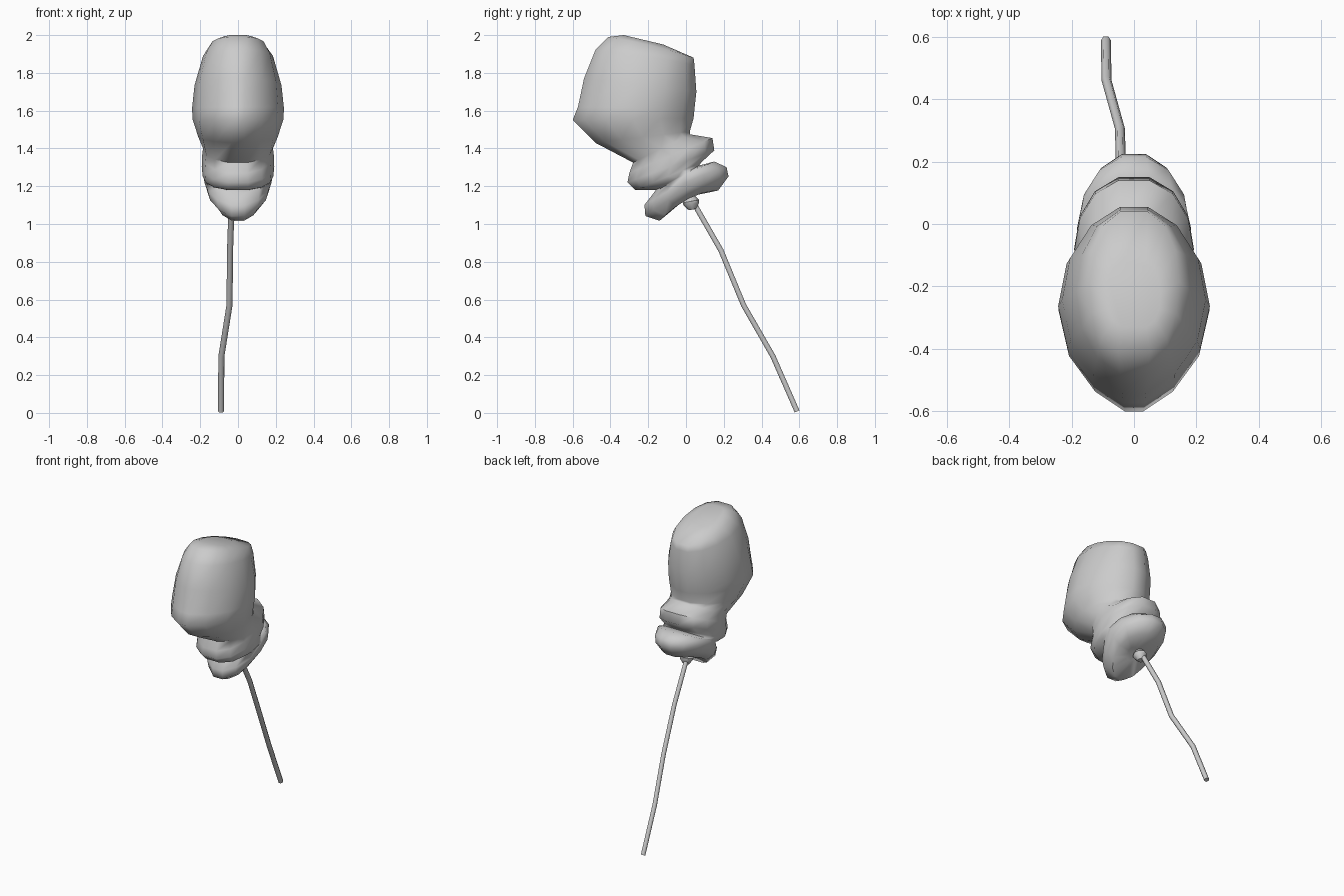
import bpy, bmesh, math
from mathutils import Vector

if "Cube" in bpy.data.objects:
    bpy.data.objects.remove(bpy.data.objects["Cube"])


def finish(name, bm, angle):
    bmesh.ops.recalc_face_normals(bm, faces=bm.faces)
    me = bpy.data.meshes.new(name)
    bm.to_mesh(me)
    bm.free()
    ob = bpy.data.objects.new(name, me)
    bpy.context.collection.objects.link(ob)
    bpy.ops.object.select_all(action='DESELECT')
    ob.select_set(True)
    bpy.context.view_layer.objects.active = ob
    bpy.ops.object.shade_smooth_by_angle(angle=math.radians(angle))
    return ob


def loft(name, rings, angle):
    bm = bmesh.new()
    loops = [[bm.verts.new(p) for p in r] for r in rings]
    n = len(loops[0])
    for a, b in zip(loops, loops[1:]):
        for i in range(n):
            j = (i + 1) % n
            bm.faces.new((a[i], a[j], b[j], b[i]))
    bm.faces.new(loops[0])
    bm.faces.new(loops[-1])
    return finish(name, bm, angle)


def tilted_ring(yf, zf, yb, zb, w, pf=1.0, pb=1.0, bend=0.0, sides=14):
    # oval ring with blunt ends, spanning a front and a back profile point
    front, back = Vector((0, yf, zf)), Vector((0, yb, zb))
    mid, half = (front + back) / 2, (back - front) / 2
    k = math.cos(math.pi / sides)
    pts = []
    for i in range(sides):
        a = 2 * math.pi * (i + 0.5) / sides
        c, s = math.cos(a), math.sin(a)
        x = w * math.copysign(abs(s) ** (pf if c < 0 else pb), s)
        pts.append(mid + half * (c / k) + Vector((x, 0, bend * s * s)))
    return pts


# balloon: front y, z, back y, z, half width, front and back taper, sideways bend
profile = [
    (-0.33, 2.00, -0.12, 1.95, 0.085, 0.5, 0.5),
    (-0.41, 1.99, 0.04, 1.88, 0.145, 0.7, 0.8, 0.01),
    (-0.48, 1.92, 0.045, 1.84, 0.185, 0.95, 0.95, 0.01),
    (-0.54, 1.77, 0.055, 1.70, 0.23, 1.2, 1.1),
    (-0.572, 1.62, 0.045, 1.61, 0.243, 1.3, 1.15),
    (-0.60, 1.55, 0.04, 1.56, 0.241, 1.4, 1.15),
    (-0.48, 1.43, 0.02, 1.49, 0.21, 1.2, 1.0),
    (-0.28, 1.325, 0.02, 1.475, 0.185, 0.9, 0.9),
    (-0.30, 1.27, 0.14, 1.455, 0.19, 0.9, 0.9),
    (-0.31, 1.22, 0.15, 1.39, 0.192, 0.85, 0.9),
    (-0.27, 1.18, 0.08, 1.325, 0.187, 0.85, 0.85),
    (-0.16, 1.18, 0.07, 1.31, 0.183, 0.8, 0.8),
    (-0.17, 1.165, 0.15, 1.33, 0.182, 1.0, 0.9, 0.01),
    (-0.22, 1.10, 0.215, 1.30, 0.178, 1.05, 1.0, 0.02),
    (-0.215, 1.04, 0.225, 1.25, 0.165, 1.05, 1.0, 0.035),
    (-0.14, 1.015, 0.17, 1.175, 0.125, 0.9, 0.9, 0.04),
    (-0.04, 1.10, 0.04, 1.15, 0.04, 1.0, 1.0, 0.015),
]
loft("balloon", [tilted_ring(*p) for p in profile], 60)


def round_ring(c, axis, r, sides=6):
    axis = axis.normalized()
    u = Vector((1, 0, 0))
    u = (u - axis * u.dot(axis)).normalized()
    v = axis.cross(u)
    return [c + r * (u * math.cos(2 * math.pi * i / sides) + v * math.sin(2 * math.pi * i / sides))
            for i in range(sides)]


# string below the balloon
path = [Vector(p) for p in ((-0.09, 0.588, 0.008), (-0.088, 0.46, 0.30), (-0.045, 0.305, 0.57),
                            (-0.042, 0.185, 0.86), (-0.033, 0.03, 1.13))]
rings = []
for i, p in enumerate(path):
    d = path[min(i + 1, len(path) - 1)] - path[max(i - 1, 0)]
    rings.append(round_ring(p, d, 0.016))
loft("string", rings, 65)

# tied knot under the balloon
axis = Vector((0, 0.2, -1)).normalized()
base = Vector((-0.025, 0.02, 1.15))
loft("knot", [round_ring(base + axis * t, axis, r, 8)
              for t, r in ((0, 0.022), (0.03, 0.044), (0.045, 0.042), (0.075, 0.02))], 40)
